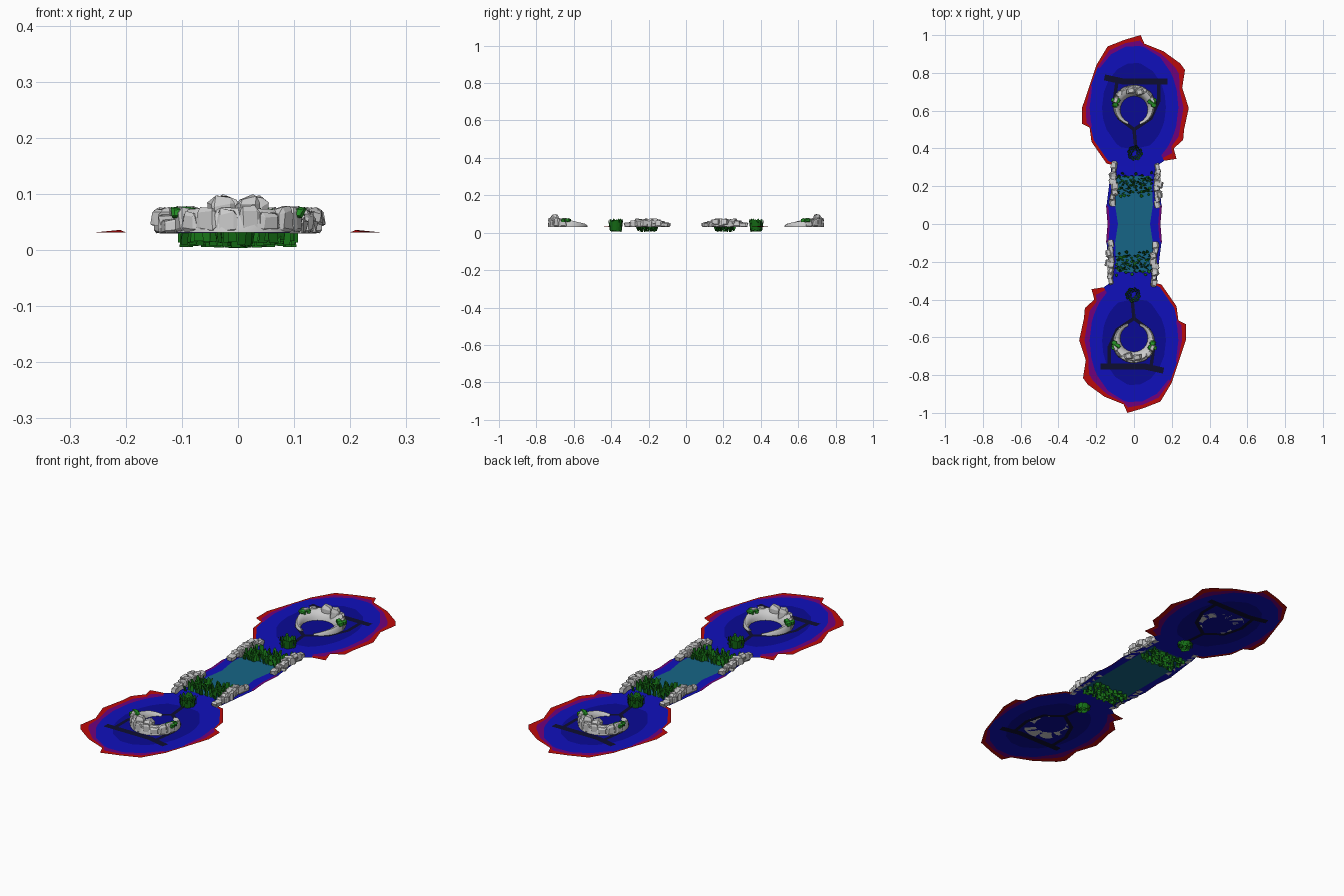
import bpy, bmesh, math, random
from mathutils import Matrix, Vector

if "Cube" in bpy.data.objects:
    bpy.data.objects.remove(bpy.data.objects["Cube"])

random.seed(4)
G = 0.031  # ground level


def mat(name, rgb):
    m = bpy.data.materials.new(name)
    m.diffuse_color = (*rgb, 1)
    m.use_nodes = True
    m.node_tree.nodes["Principled BSDF"].inputs["Base Color"].default_value = m.diffuse_color
    return m


BLUE = mat("blue", (0.005, 0.005, 0.5))
NAVY = mat("navy", (0.003, 0.003, 0.3))
PURPLE = mat("purple", (0.16, 0.0, 0.2))
RED = mat("red", (0.5, 0.003, 0.003))
BLACK = mat("dark_path", (0.004, 0.004, 0.03))
TEAL = mat("water", (0.008, 0.13, 0.24))
GREEN = mat("leaf", (0.008, 0.16, 0.008))
MOSS = mat("moss", (0.02, 0.3, 0.02))


def finish(name, bm, mats=(), twin=True):
    """Turn a bmesh into an object; twin adds the half-turn copy on the other side."""
    if twin:
        g = bmesh.ops.duplicate(bm, geom=bm.verts[:] + bm.edges[:] + bm.faces[:])["geom"]
        vs = [e for e in g if isinstance(e, bmesh.types.BMVert)]
        bmesh.ops.rotate(bm, verts=vs, cent=(0, 0, 0), matrix=Matrix.Rotation(math.pi, 3, 'Z'))
    me = bpy.data.meshes.new(name)
    bm.to_mesh(me)
    bm.free()
    for m in mats:
        me.materials.append(m)
    ob = bpy.data.objects.new(name, me)
    bpy.context.collection.objects.link(ob)
    return ob


def face(bm, pts, idx=0):
    f = bm.faces.new([bm.verts.new(p) for p in pts])
    f.material_index = idx


def stone(bm, loc, size, rot=0.0, jit=0.18):
    """Chipped, bevelled block standing with its base at loc."""
    vs = bmesh.ops.create_cube(bm, size=1)["verts"]
    es = list({e for v in vs for e in v.link_edges})
    r = bmesh.ops.bevel(bm, geom=es, offset=0.17, segments=1, affect='EDGES')
    vs = list({v for f in r["faces"] for v in f.verts})
    m = Matrix.Rotation(rot, 3, 'Z')
    for v in vs:
        c = v.co + Vector([random.uniform(-jit, jit) * 0.5 for _ in range(3)])
        c.z = max(c.z + 0.5, 0)
        v.co = Vector(loc) + m @ Vector((c.x * size[0], c.y * size[1], c.z * size[2]))


# island ground: concentric rings out to a ragged red rim
outline = [(0.0, 0.30), (0.125, 0.31), (0.16, 0.335), (0.225, 0.345), (0.21, 0.40), (0.26, 0.445),
           (0.265, 0.5), (0.29, 0.615), (0.255, 0.72), (0.27, 0.815), (0.245, 0.85), (0.155, 0.915),
           (0.055, 0.955), (0.035, 1.0), (-0.05, 0.975), (-0.14, 0.94), (-0.2, 0.84), (-0.235, 0.735),
           (-0.275, 0.615), (-0.275, 0.53), (-0.235, 0.51), (-0.225, 0.435), (-0.145, 0.32), (-0.1, 0.31)]
bm = bmesh.new()
C = Vector((0, 0.62, G))
rings, excess = [], []
for x, y in outline:
    d = Vector((x, y - 0.62, 0))
    ell = 1 / math.sqrt((d.x / 0.235) ** 2 + (d.y / 0.325) ** 2)
    s = min(ell, 0.97)
    excess.append(d.length * (1 - s))
    z = 0.005 if (x, y) == (0.21, 0.40) else 0
    row = [C + d * s * 0.4, C + d * s * 0.72, C + d * s, C + d * (s + 1) / 2, C + d + Vector((0, 0, z))]
    rings.append([bm.verts.new(p) for p in row])
mid = bm.verts.new(C)
n = len(rings)
for i in range(n):
    a, b = rings[i], rings[(i + 1) % n]
    bm.faces.new((mid, a[0], b[0])).material_index = 1
    e = max(excess[i], excess[(i + 1) % n])
    for k in range(4):
        f = bm.faces.new((a[k], a[k + 1], b[k + 1], b[k]))
        f.material_index = 0
        if k == 0:
            f.material_index = 1
        elif outline[i][1] > 0.315 and k == 2 and e > 0.035:
            f.material_index = 2
        elif outline[i][1] > 0.315 and k == 3:
            f.material_index = 3 if e > 0.02 else 2
# neck of the island and the banks beside the channel
face(bm, [(-0.11, 0.255, G), (0.13, 0.255, G), (0.13, 0.335, G - 0.0005), (-0.11, 0.335, G - 0.0005)])
left = [(-0.145, 0.1), (-0.135, 0), (-0.145, -0.1), (-0.125, -0.3), (-0.09, -0.3), (-0.1, -0.1), (-0.085, 0),
        (-0.1, 0.1), (-0.09, 0.3), (-0.12, 0.3)]
face(bm, [(x, y, G) for x, y in left])
face(bm, [(-0.148, 0.1, G + .0004), (-0.14, 0, G + .0004), (-0.148, -0.1, G + .0004), (-0.135, -0.09, G + .0004),
          (-0.128, 0, G + .0004), (-0.135, 0.09, G + .0004)], 2)
finish("island_ground", bm, (BLUE, NAVY, PURPLE, RED))

# worn dark paths, visible from above and below
bm = bmesh.new()


def path(pts, w):
    for (ax, ay), (bx, by) in zip(pts, pts[1:]):
        d = Vector((bx - ax, by - ay, 0)).normalized() * w / 2
        p = Vector((-d.y, d.x, 0))
        a, b = Vector((ax, ay, 0)) - d * .4, Vector((bx, by, 0)) + d * .4
        for z in (G + 0.0007, G - 0.0007):
            zz = Vector((0, 0, z))
            face(bm, [a + p + zz, a - p + zz, b - p + zz, b + p + zz])


path([(-0.15, 0.775), (-0.06, 0.755), (0.17, 0.755)], 0.032)
path([(-0.09, 0.755), (-0.105, 0.65), (-0.08, 0.56), (0.0, 0.5), (0.01, 0.4)], 0.018)
path([(0.13, 0.755), (0.13, 0.65), (0.09, 0.56), (0.0, 0.5)], 0.018)
finish("paths", bm, (BLACK,))

# water sheet between the islands
bm = bmesh.new()
face(bm, [(-0.105, -0.26, G - .001), (0.105, -0.26, G - .001), (0.105, 0.26, G - .001), (-0.105, 0.26, G - .001)])
finish("water", bm, (TEAL,), twin=False)

# crescent rock: tapered sweep, high at the back, open toward the channel
bm = bmesh.new()
prev, N = None, 22
for i in range(N + 1):
    t = i / N
    a = math.radians(-70 + 320 * t)
    k = math.sin(math.pi * t)
    ro = 0.1 + 0.017 * k
    w = 0.014 + 0.046 * k ** 1.3
    h = 0.008 + 0.037 * k ** 0.8 + random.uniform(-.002, .002)
    prof = [(ro, 0), (ro - w * .06, h * .7), (ro - w * .25, h), (ro - w * .6, h * .9), (ro - w * .92, h * .4), (ro - w, 0)]
    cur = [bm.verts.new((r * math.cos(a), 0.62 + r * math.sin(a), G + z)) for r, z in prof]
    if prev:
        for j in range(6):
            bm.faces.new((prev[j], prev[(j + 1) % 6], cur[(j + 1) % 6], cur[j]))
    else:
        bm.faces.new(cur)
    prev = cur
bm.faces.new(prev[::-1])
bmesh.ops.recalc_face_normals(bm, faces=bm.faces[:])
ob = finish("crescent_rock", bm)
for p in ob.data.polygons:
    p.use_smooth = True
ob.data.set_sharp_from_angle(angle=math.radians(40))

# stacked stones around the crescent's back, with two cap blocks
bm = bmesh.new()
for a in range(20, 165, 20):
    r = math.radians(a)
    stone(bm, (0.104 * math.cos(r), 0.62 + 0.104 * math.sin(r), G), (0.024, 0.036, random.uniform(.036, .046)), r)
for x, y, h in ((-0.018, 0.705, .063), (0.03, 0.70, .061)):
    stone(bm, (x, y, G), (0.04, 0.034, h), 0.15)
finish("crescent_stones", bm)

# moss patches on the crescent shoulders
bm = bmesh.new()
for x, y in ((-0.092, 0.64), (0.095, 0.64)):
    for _ in range(4):
        stone(bm, (x + random.uniform(-.012, .012), y + random.uniform(-.014, .014), G + 0.026),
              (0.022, 0.026, 0.018), random.random() * 3, 0.3)
finish("moss", bm, (MOSS,))

# low stone walls along the channel banks
bm = bmesh.new()
for x0, ya, yb in ((-0.11, 0.10, 0.325), (0.125, 0.09, 0.315)):
    m = 8
    for i in range(m):
        t = (i + .5) / m
        h = 0.016 + 0.026 * math.sin(math.pi * t) ** 0.7
        stone(bm, (x0 + random.uniform(-.007, .007), ya + (yb - ya) * t, G - 0.001),
              (random.uniform(.024, .036), 0.038, h), random.uniform(-.3, .3), 0.25)
    for t in (0.3, 0.52, 0.7):
        stone(bm, (x0 + random.uniform(-.014, .014), ya + (yb - ya) * t, G + 0.012),
              (0.026, 0.034, 0.03), random.uniform(-.5, .5), 0.3)
finish("bank_walls", bm)

# reeds across the channel ends and a bush on each island
bm = bmesh.new()


def blade(x, y, lean, w, z0, z1, a):
    d = Vector((math.cos(a), math.sin(a), 0)) * w / 2
    o = Vector((-math.sin(a), math.cos(a), 0)) * lean
    b, t = Vector((x, y, z0)), Vector((x, y, z1)) + o
    face(bm, [b - d, b + d, t + d * .8, t + o * .3 + Vector((0, 0, .006)), t - d * .9])


for row in range(5):
    for i in range(20):
        blade(-0.09 + i * 0.0098 + random.uniform(-.004, .004), 0.168 + row * 0.02 + random.uniform(-.012, .012),
              random.uniform(-.018, .018), random.uniform(.012, .019), random.uniform(.004, .02),
              random.uniform(.044, .07), random.uniform(-.7, .7))
for i in range(36):
    a, r = i * 2.4, 0.033 * math.sqrt((i + 1) / 36)
    blade(0.005 + r * math.cos(a), 0.375 + r * math.sin(a), 0.008, 0.016,
          random.uniform(.004, .016), random.uniform(.05, .07), a - math.pi / 2)
finish("reeds_and_bushes", bm, (GREEN,))
